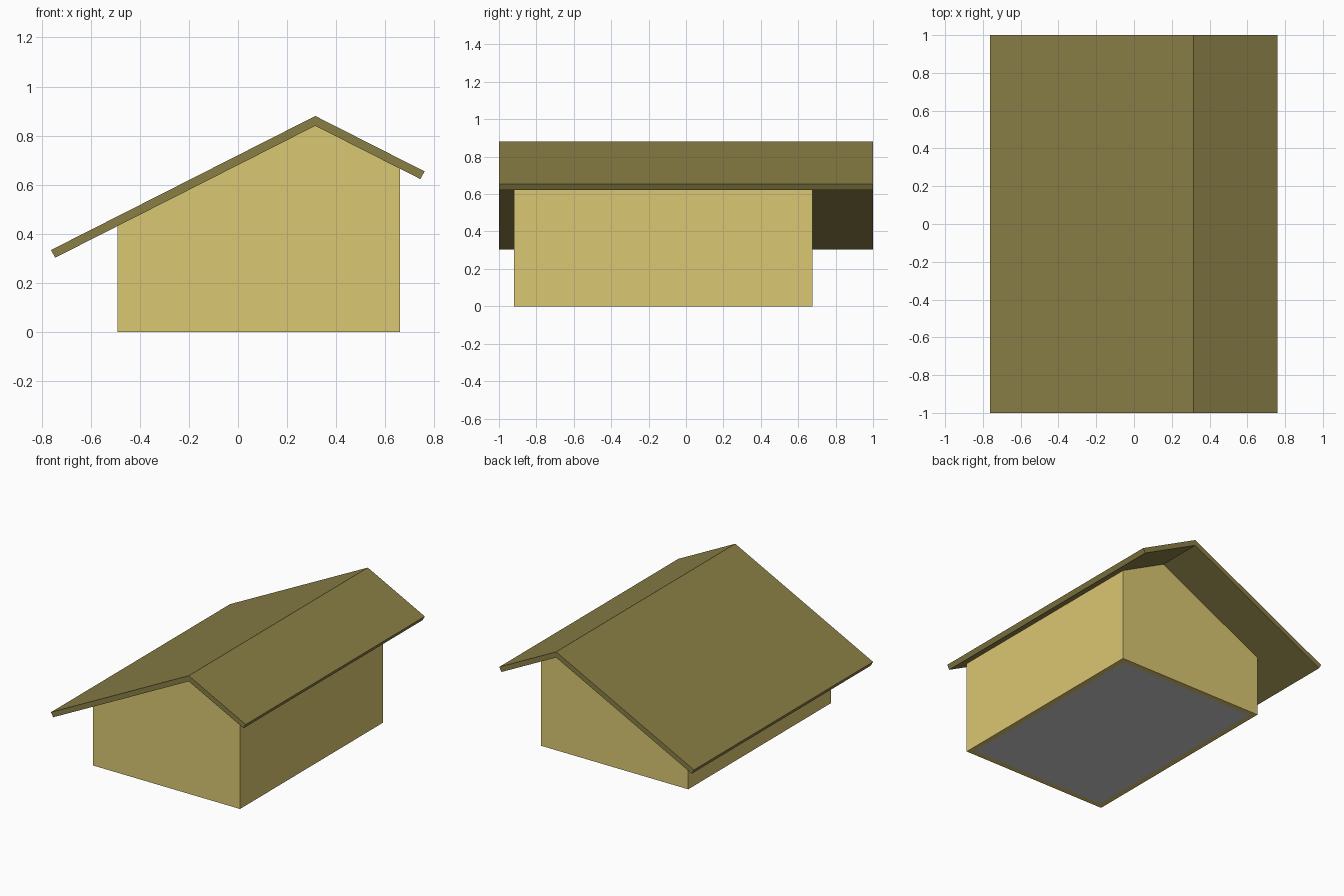
import bpy, bmesh

if "Cube" in bpy.data.objects:
    bpy.data.objects.remove(bpy.data.objects["Cube"])


def material(name, color):
    mat = bpy.data.materials.new(name)
    mat.diffuse_color = (*color, 1)
    mat.use_nodes = True
    mat.node_tree.nodes["Principled BSDF"].inputs["Base Color"].default_value = mat.diffuse_color
    return mat


def prism(bm, profile, y0, y1):
    """Extrude an x-z outline along y."""
    face = bm.faces.new([bm.verts.new((x, y0, z)) for x, z in profile])
    ext = bmesh.ops.extrude_face_region(bm, geom=[face])
    verts = [g for g in ext["geom"] if isinstance(g, bmesh.types.BMVert)]
    bmesh.ops.translate(bm, verts=verts, vec=(0, y1 - y0, 0))
    bmesh.ops.recalc_face_normals(bm, faces=bm.faces)


def finish(bm, name, mat=None):
    mesh = bpy.data.meshes.new(name)
    bm.to_mesh(mesh)
    bm.free()
    obj = bpy.data.objects.new(name, mesh)
    bpy.context.collection.objects.link(obj)
    if mat:
        mesh.materials.append(mat)
    return obj


wall_mat = material("wall_tan", (0.70, 0.57, 0.17))
roof_mat = material("roof_olive", (0.25, 0.21, 0.06))

LEFT, RIGHT, FRONT, BACK = -0.49, 0.66, -0.92, 0.675
RIDGE = (0.315, 0.84)
SLOPE = 0.507


def under_roof(x):
    return RIDGE[1] - SLOPE * abs(x - RIDGE[0])


# Walls: gabled shell, open underneath and under the roof
bm = bmesh.new()
prism(bm, [(LEFT, 0), (RIGHT, 0), (RIGHT, under_roof(RIGHT)), RIDGE,
           (LEFT, under_roof(LEFT))], FRONT, BACK)
bm.normal_update()
open_faces = [f for f in bm.faces if abs(f.normal.z) > 0.5]
bmesh.ops.delete(bm, geom=open_faces, context="FACES_ONLY")
walls = finish(bm, "walls", wall_mat)
shell = walls.modifiers.new("wall_thickness", "SOLIDIFY")
shell.thickness = 0.04
shell.offset = -1
shell.use_even_offset = True

# Floor slab inside the walls
T = 0.039
bm = bmesh.new()
prism(bm, [(LEFT + T, 0), (RIGHT - T, 0), (RIGHT - T, 0.03), (LEFT + T, 0.03)],
      FRONT + T, BACK - T)
finish(bm, "floor")

# Roof: two unequal slopes meeting at an off-centre ridge
bm = bmesh.new()
prism(bm, [(-0.745, under_roof(-0.745)), RIDGE, (0.743, under_roof(0.743)),
           (0.76, 0.04 + under_roof(0.76)), (RIDGE[0], 0.88),
           (-0.762, 0.04 + under_roof(-0.762))], -1, 1)
finish(bm, "roof", roof_mat)
